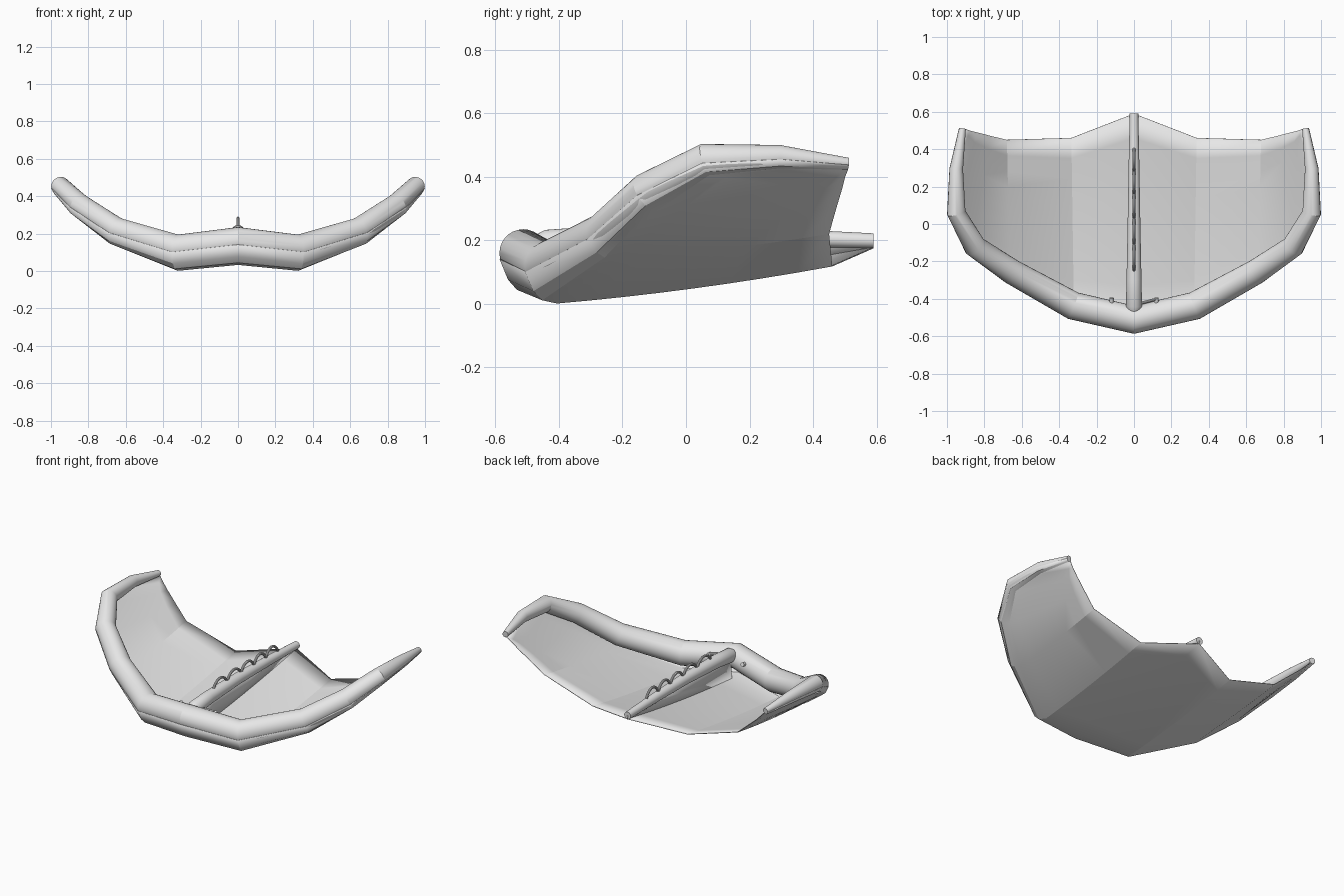
import bpy, bmesh, math
from mathutils import Vector

cube = bpy.data.objects.get("Cube")
if cube:
    bpy.data.objects.remove(cube, do_unlink=True)

fabric = bpy.data.materials.new("light_grey_fabric")
fabric.use_nodes = True
grey = (0.8, 0.8, 0.8, 1)
fabric.diffuse_color = grey
fabric.node_tree.nodes["Principled BSDF"].inputs["Base Color"].default_value = grey


def finish(name, bm, angle=25, thickness=0):
    bmesh.ops.recalc_face_normals(bm, faces=bm.faces)
    mesh = bpy.data.meshes.new(name)
    bm.to_mesh(mesh)
    bm.free()
    obj = bpy.data.objects.new(name, mesh)
    bpy.context.collection.objects.link(obj)
    mesh.materials.append(fabric)
    bpy.ops.object.select_all(action='DESELECT')
    obj.select_set(True)
    bpy.context.view_layer.objects.active = obj
    bpy.ops.object.shade_smooth_by_angle(angle=math.radians(angle))
    if thickness:
        mod = obj.modifiers.new("thickness", 'SOLIDIFY')
        mod.thickness = thickness
        mod.offset = 0
    return obj


def frames(path):
    """Sideways and upward directions at each point of a path."""
    result = []
    for i, p in enumerate(path):
        t = Vector()
        if i > 0:
            t += (p - path[i - 1]).normalized()
        if i < len(path) - 1:
            t += (path[i + 1] - p).normalized()
        t.normalize()
        side = t.cross(Vector((0, 0, 1))).normalized()
        result.append((side, side.cross(t)))
    return result


def skin(bm, rows, closed):
    for a, b in zip(rows, rows[1:]):
        n = len(a)
        for i in range(n if closed else n - 1):
            j = (i + 1) % n
            bm.faces.new((a[i], a[j], b[j], b[i]))


def tube(name, path, radii, sides=28):
    path = [Vector(p) for p in path]
    bm = bmesh.new()
    rings = []
    for p, r, (side, up) in zip(path, radii, frames(path)):
        angles = [math.tau * k / sides for k in range(sides)]
        rings.append([bm.verts.new(p + r * (math.cos(a) * side + math.sin(a) * up)) for a in angles])
    skin(bm, rings, True)
    bm.faces.new(rings[0])
    bm.faces.new(rings[-1])
    return finish(name, bm)


def mirrored(p):
    return Vector((-p[0], p[1], p[2]))


# Inflated leading edge: centre line of the left half, mirrored to the right
half = [Vector(p) for p in (
    (0, -0.512, 0.16), (0.325, -0.437, 0.12), (0.65, -0.257, 0.22), (0.85, -0.12, 0.355),
    (0.95, 0.06, 0.455), (0.95, 0.295, 0.464), (0.917, 0.51, 0.442))]
radii = [0.075, 0.075, 0.067, 0.06, 0.05, 0.036, 0.018]
edge = [mirrored(p) for p in half[:0:-1]] + half
tube("leading_edge", edge, radii[:0:-1] + radii)

# Canopy: each chord wraps the front of the tube, turns under it and runs back
trailing = [Vector(p) for p in (
    (0, 0.59, 0.177), (0.335, 0.46, 0.12), (0.68, 0.45, 0.222), (0.77, 0.472, 0.3),
    (0.84, 0.49, 0.36), (0.88, 0.5, 0.4), (0.905, 0.51, 0.425))]
drop = [1.67, 1.56, 1.25, 1.1, 1.0, 1.0, 1.0]
back = [0.05, 0.03, 0.02, 0.01, 0, 0, 0]
chords = []
for c, r, d, b, end, (side, up) in zip(half, radii, drop, back, trailing, frames(edge)[6:]):
    belly = c - up * r * d - side * b
    front = c + r * (0.97 * side - 0.25 * up)
    low = c + r * 0.62 * side - up * r * (0.35 + 0.5 * d * 0.9)
    turn = c + r * 0.25 * side - up * r * (0.1 + 0.85 * d)
    chord = [front, low, turn, belly]
    for k in range(1, 9):
        u = k / 8
        sag = 0.012 * 4 * u * (1 - u) * (end - belly).length
        chord.append(belly.lerp(end, u) - Vector((0, 0, sag)))
    chords.append(chord)
bm = bmesh.new()
all_chords = [[mirrored(p) for p in ch] for ch in chords[:0:-1]] + chords
skin(bm, [[bm.verts.new(p) for p in ch] for ch in all_chords], False)
finish("canopy", bm, 20, 0.004)

# Centre strut with a rounded front end
strut = [(0, -0.475, 0.187), (0, -0.465, 0.188), (0, -0.44, 0.19), (0, -0.3, 0.203),
         (0, 0, 0.212), (0, 0.3, 0.208), (0, 0.59, 0.199)]
tube("centre_strut", strut, [0.015, 0.032, 0.043, 0.04, 0.034, 0.029, 0.023])

# Thin fabric web joining strut and canopy
bm = bmesh.new()
outline = [Vector(p) for p in strut[2:]] + chords[0][:2:-1]
bm.faces.new([bm.verts.new(p) for p in outline])
finish("strut_web", bm, 20, 0.006)

# Row of grab handles arching over the strut
stops = [-0.25, -0.11, 0.03, 0.16, 0.28, 0.4]
for i, (y0, y1) in enumerate(zip(stops, stops[1:])):
    arch = [(0, y0 + (y1 - y0) * k / 10, 0.235 + 0.048 * math.sin(math.pi * k / 10) ** 0.7)
            for k in range(11)]
    tube(f"handle_{i + 1}", arch, [0.008] * 11, 10)

# Inflation valves behind the tube and the short hose beside the strut
for name, s in (("left_valve", 1), ("right_valve", -1)):
    tube(name, [(s * 0.12, -0.43, 0.17), (s * 0.12, -0.395, 0.18)], [0.012, 0.012], 12)
tube("inflation_hose", [(0.03, -0.425, 0.19), (0.07, -0.415, 0.19), (0.125, -0.4, 0.18)],
     [0.008] * 3, 10)
